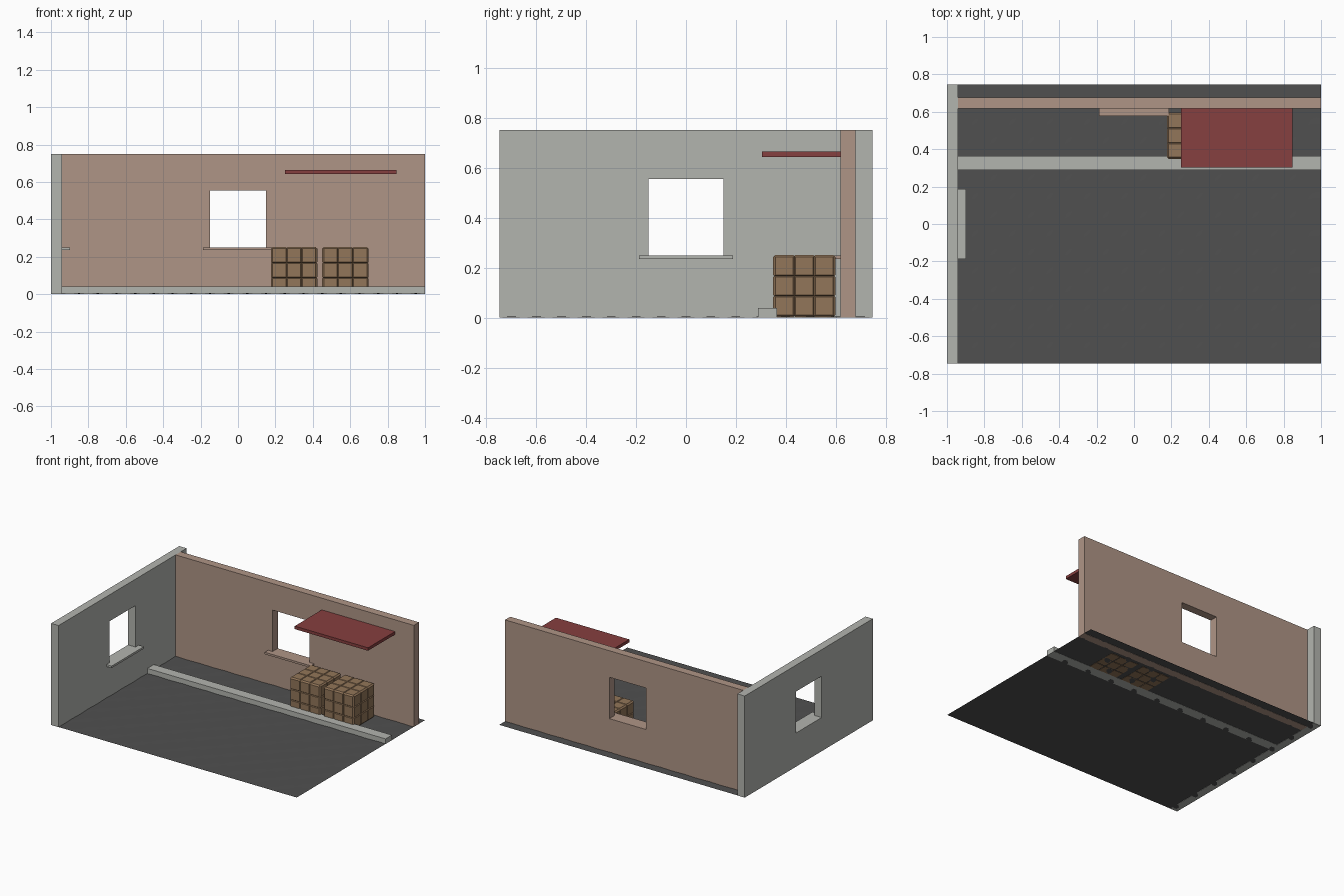
import bpy
import bmesh
import math
from mathutils import Vector

cube = bpy.data.objects.get("Cube")
if cube:
    bpy.data.objects.remove(cube, do_unlink=True)


def material(name, r, g, b):
    mat = bpy.data.materials.new(name)
    mat.use_nodes = True
    mat.diffuse_color = (r, g, b, 1)
    mat.node_tree.nodes["Principled BSDF"].inputs["Base Color"].default_value = (r, g, b, 1)
    return mat


grey = material("concrete grey", 0.45, 0.46, 0.43)
tan = material("plaster tan", 0.43, 0.30, 0.24)
asphalt = material("dark asphalt", 0.08, 0.08, 0.08)
red = material("canopy red", 0.24, 0.05, 0.05)
wood = material("crate brown", 0.29, 0.18, 0.10)


def add_object(name, bm, mat):
    mesh = bpy.data.meshes.new(name)
    bmesh.ops.recalc_face_normals(bm, faces=bm.faces)
    bm.to_mesh(mesh)
    bm.free()
    obj = bpy.data.objects.new(name, mesh)
    bpy.context.collection.objects.link(obj)
    if mat:
        mesh.materials.append(mat)
    return obj


def cube_mesh(low, high):
    low, high = Vector(low), Vector(high)
    bm = bmesh.new()
    bmesh.ops.create_cube(bm, size=1)
    for v in bm.verts:
        v.co = (low + high) / 2 + v.co * (high - low)
    return bm


def box(name, low, high, mat):
    return add_object(name, cube_mesh(low, high), mat)


def cut_opening(wall, low, high):
    cutter = box("opening_cutter", low, high, None)
    cutter.hide_render = True
    mod = wall.modifiers.new("window", "BOOLEAN")
    mod.operation = "DIFFERENCE"
    mod.solver = "EXACT"
    mod.object = cutter
    bpy.context.view_layer.objects.active = wall
    bpy.ops.object.modifier_apply(modifier=mod.name)
    bpy.data.objects.remove(cutter, do_unlink=True)


# Slightly uneven ground sheet
bm = bmesh.new()
bmesh.ops.create_grid(bm, x_segments=40, y_segments=30, size=1)
for v in bm.verts:
    v.co.y *= 0.745
    v.co.z = 0.003 + 0.002 * math.sin(v.co.x * 10 * math.pi) * math.cos(v.co.y * 10 * math.pi)
ground = add_object("ground", bm, asphalt)
for p in ground.data.polygons:
    p.use_smooth = True

# Walls with window openings
side_wall = box("side_wall", (-1, -0.745, 0.002), (-0.94, 0.745, 0.75), grey)
cut_opening(side_wall, (-1.1, -0.15, 0.25), (-0.8, 0.15, 0.555))
back_wall = box("back_wall", (-0.94, 0.617, 0.002), (1, 0.677, 0.75), tan)
cut_opening(back_wall, (-0.15, 0.5, 0.25), (0.15, 0.8, 0.555))

# Window sills
box("side_sill", (-0.94, -0.187, 0.235), (-0.898, 0.187, 0.25), grey)
box("back_sill", (-0.187, 0.578, 0.235), (0.187, 0.617, 0.25), tan)

# Kerb and canopy
box("kerb", (-0.94, 0.288, 0.002), (1, 0.363, 0.04), grey)
box("canopy", (0.25, 0.303, 0.642), (0.847, 0.617, 0.664), red)


# Crates with three by three raised panels on each side
def crate(name, x):
    groove = 0.005
    bm = cube_mesh((x + groove, 0.348 + groove, 0.002 + groove),
                   (x + 0.248 - groove, 0.597 - groove, 0.252 - groove))
    bmesh.ops.subdivide_edges(bm, edges=bm.edges, cuts=2, use_grid_fill=True)
    bmesh.ops.recalc_face_normals(bm, faces=bm.faces)
    bmesh.ops.inset_individual(bm, faces=bm.faces, thickness=0.006, depth=groove)
    add_object(name, bm, wood)


crate("crate_left", 0.45)
crate("crate_right", 0.176)
